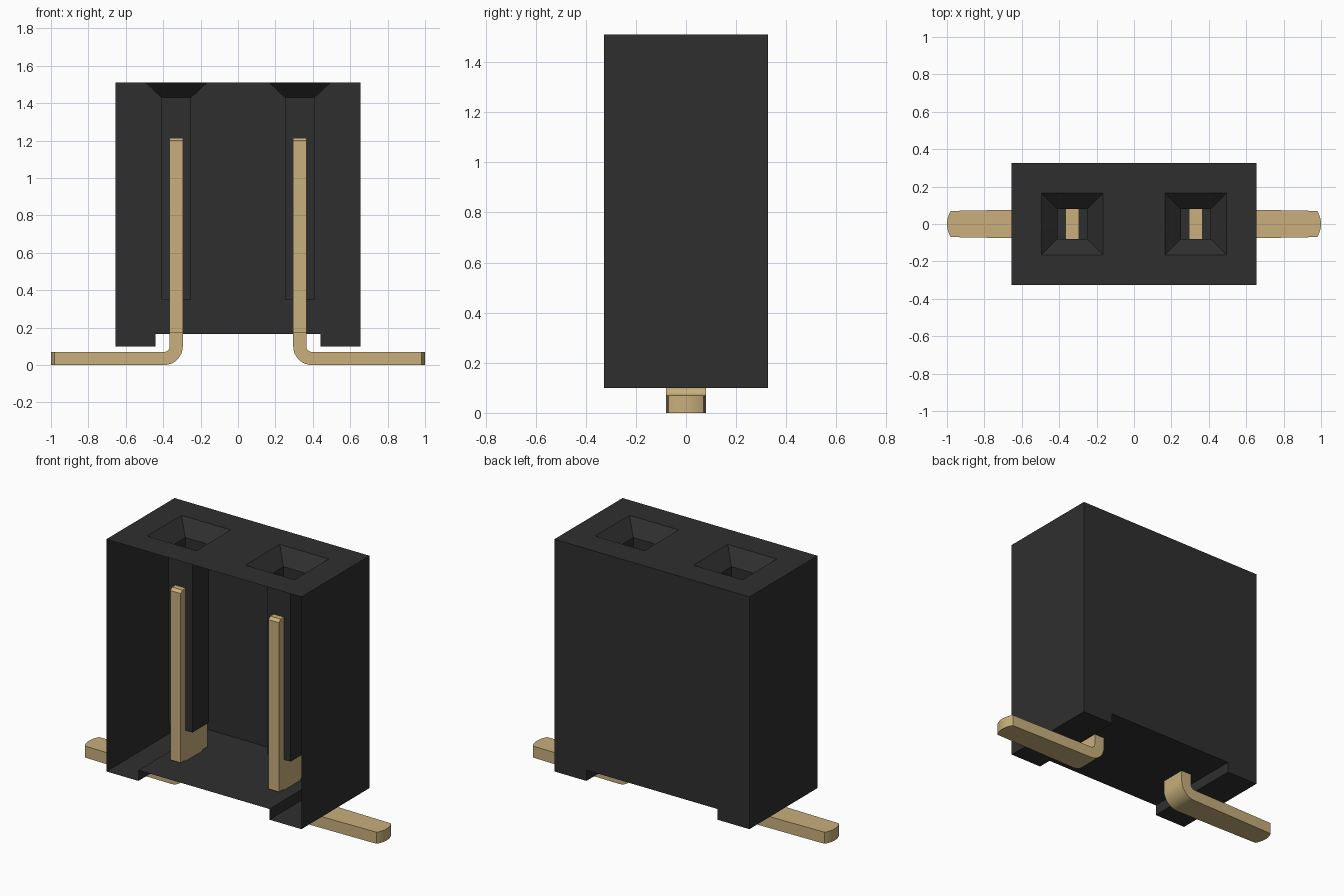
import bpy
import bmesh
import math

cube = bpy.data.objects.get("Cube")
if cube:
    bpy.data.objects.remove(cube, do_unlink=True)


def material(name, rgb, rough):
    m = bpy.data.materials.new(name)
    m.use_nodes = True
    m.diffuse_color = (*rgb, 1)
    bsdf = m.node_tree.nodes["Principled BSDF"]
    bsdf.inputs["Base Color"].default_value = (*rgb, 1)
    bsdf.inputs["Roughness"].default_value = rough
    return m


BLACK = material("black plastic", (0.028, 0.028, 0.028), 0.6)
GOLD = material("gold metal", (0.58, 0.43, 0.20), 0.5)


def finish(bm, name, mat):
    bmesh.ops.remove_doubles(bm, verts=bm.verts, dist=1e-5)
    bmesh.ops.recalc_face_normals(bm, faces=bm.faces)
    mesh = bpy.data.meshes.new(name)
    bm.to_mesh(mesh)
    bm.free()
    mesh.materials.append(mat)
    ob = bpy.data.objects.new(name, mesh)
    bpy.context.collection.objects.link(ob)
    return ob


def face(bm, pts):
    return bm.faces.new([bm.verts.new(p) for p in pts])


def loft(bm, rings, cap_start, cap_end):
    """Join equal-length point rings with quads."""
    rows = [[bm.verts.new(p) for p in r] for r in rings]
    n = len(rows[0])
    for a, b in zip(rows, rows[1:]):
        for i in range(n):
            j = (i + 1) % n
            bm.faces.new((a[i], a[j], b[j], b[i]))
    if cap_start:
        bm.faces.new(rows[0])
    if cap_end:
        bm.faces.new(rows[-1][::-1])


# Main dimensions
HX, HY, TOP = 0.655, 0.327, 1.51
FOOT, FLOOR, FOOT_X = 0.10, 0.165, 0.44
PX, MOUTH, SHAFT = 0.33, 0.165, 0.08      # socket centre and half widths

# Housing: thin shell open at the front, with two feet below
xs = [-HX, -PX - MOUTH, -PX + MOUTH, PX - MOUTH, PX + MOUTH, HX]
ys = [-HY, -MOUTH, MOUTH, HY]
under = [(-HX, TOP), (-HX, FOOT), (-FOOT_X, FOOT), (-FOOT_X, FLOOR),
         (FOOT_X, FLOOR), (FOOT_X, FOOT), (HX, FOOT), (HX, TOP)]
bm = bmesh.new()
for (x0, z0), (x1, z1) in zip(under, under[1:]):
    face(bm, [(x0, -HY, z0), (x1, -HY, z1), (x1, HY, z1), (x0, HY, z0)])
back = under + [(x, TOP) for x in reversed(xs[1:-1])]
face(bm, [(x, HY, z) for x, z in back])

# Top plate, leaving the two socket mouths open
for i in range(5):
    for j in range(3):
        if j == 1 and i in (1, 3):
            continue
        face(bm, [(xs[i], ys[j], TOP), (xs[i + 1], ys[j], TOP),
                  (xs[i + 1], ys[j + 1], TOP), (xs[i], ys[j + 1], TOP)])

# Sockets: funnel, then a square shaft with a closed bottom
for cx in (-PX, PX):
    rings = [[(cx + sx * h, sy * h, z) for sx, sy in
              ((-1, -1), (1, -1), (1, 1), (-1, 1))]
             for h, z in ((MOUTH, TOP), (SHAFT, 1.43), (SHAFT, 0.35))]
    loft(bm, rings, False, True)
finish(bm, "housing", BLACK)


def contact_sections():
    """Sections (inner x, z), (outer x, z), half width in y, from top to tip."""
    a, b = 0.295, 0.365
    out = [((a, z), (b, z), w) for z, w in
           ((1.215, 0.112), (1.20, 0.128), (0.172, 0.128), (0.172, 0.08))]
    # Bend
    cx, cz, r_out, r_in = 0.395, 0.10, 0.10, 0.03
    for k in range(9):
        t = math.pi / 2 * k / 8
        c, s = math.cos(t), math.sin(t)
        out.append(((cx - r_out * c, cz - r_out * s),
                    (cx - r_in * c, cz - r_in * s), 0.08))
    # Flat tail with a rounded tip
    out.append(((0.65, 0), (0.65, 0.07), 0.076))
    for t in (1.0, 0.85, 0.65, 0.4, 0.15):
        x = 0.98 + 0.02 * (1 - t * t)
        out.append(((x, 0), (x, 0.07), 0.07 * t))
    return out


# Contacts, one bent outward on each side
for side, name in ((1, "left_contact"), (-1, "right_contact")):
    bm = bmesh.new()
    rings = [[(side * p[0], -w, p[1]), (side * q[0], -w, q[1]),
              (side * q[0], w, q[1]), (side * p[0], w, p[1])]
             for p, q, w in contact_sections()]
    loft(bm, rings, True, True)
    ob = finish(bm, name, GOLD)
    bpy.ops.object.select_all(action='DESELECT')
    ob.select_set(True)
    bpy.context.view_layer.objects.active = ob
    bpy.ops.object.shade_smooth_by_angle(angle=math.radians(25))
